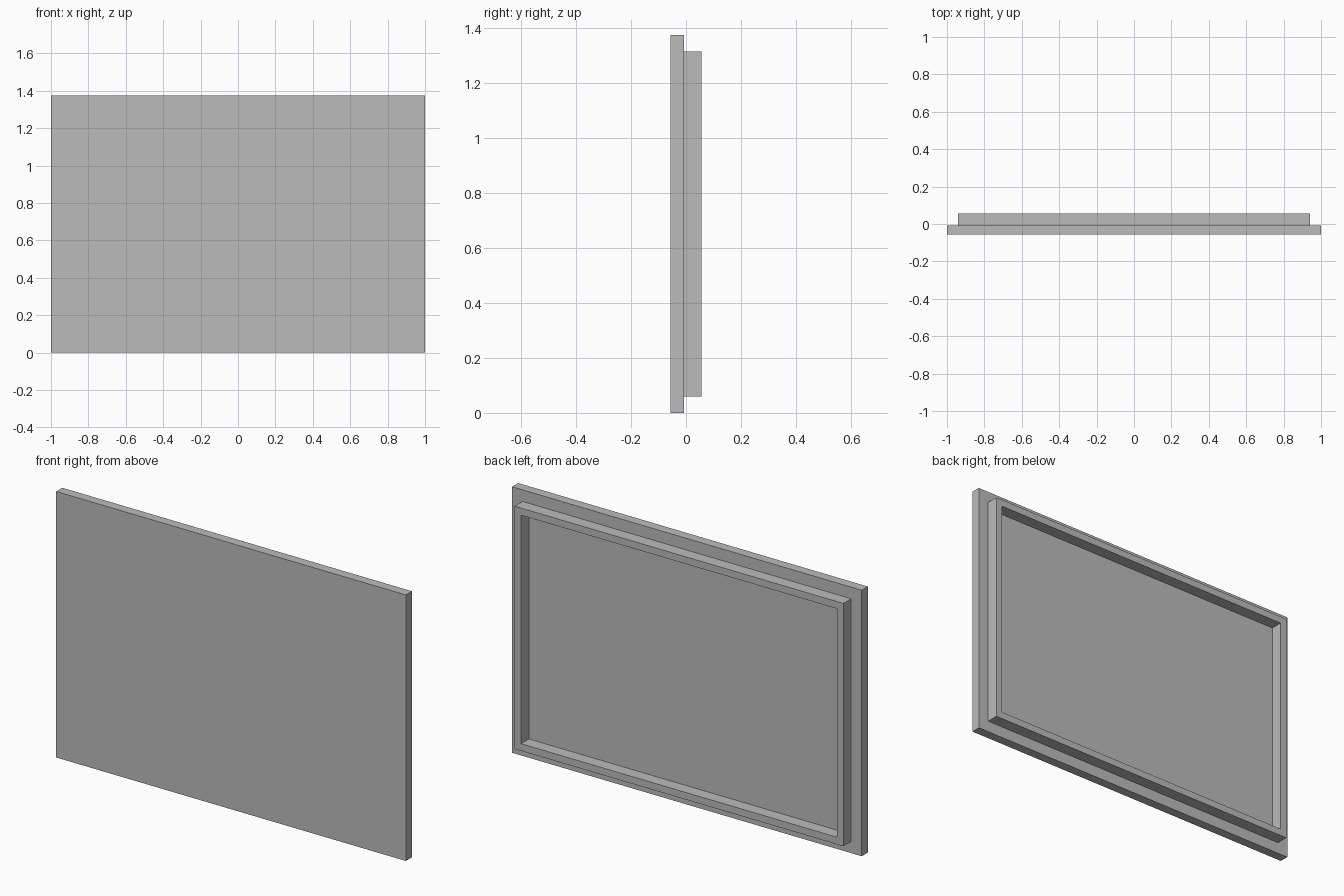
import bpy
import bmesh
from mathutils import Matrix, Vector

cube = bpy.data.objects.get("Cube")
if cube:
    bpy.data.objects.remove(cube, do_unlink=True)

HEIGHT = 1.375
FRONT, STEP, BACK = -0.057, -0.007, 0.057
MARGIN, RIM_WIDTH = 0.06, 0.037

grey = bpy.data.materials.new("plain grey")
grey.use_nodes = True
colour = (0.5, 0.5, 0.5, 1)
grey.diffuse_color = colour
grey.node_tree.nodes["Principled BSDF"].inputs["Base Color"].default_value = colour


def slab(bm, half_width, low, high, front, back):
    """Add an upright box to the mesh."""
    size = Vector((2 * half_width, back - front, high - low))
    centre = Vector((0, (front + back) / 2, (low + high) / 2))
    bmesh.ops.create_cube(
        bm, size=1, matrix=Matrix.Translation(centre) @ Matrix.Diagonal(size).to_4x4())
    bm.normal_update()


def finish(bm, name):
    mesh = bpy.data.meshes.new(name)
    bm.to_mesh(mesh)
    bm.free()
    mesh.materials.append(grey)
    obj = bpy.data.objects.new(name, mesh)
    bpy.context.collection.objects.link(obj)
    return obj


# Flat front panel
bm = bmesh.new()
slab(bm, 1, 0, HEIGHT, FRONT, STEP)
finish(bm, "front_panel")

# Raised rim on the back, open in the middle down to the panel
bm = bmesh.new()
slab(bm, 1 - MARGIN, MARGIN, HEIGHT - MARGIN, STEP, BACK)
ends = [f for f in bm.faces if abs(f.normal.y) > 0.9]
bmesh.ops.inset_individual(bm, faces=ends, thickness=RIM_WIDTH, use_even_offset=True)
bmesh.ops.bridge_loops(bm, edges=[e for f in ends for e in f.edges])
bmesh.ops.delete(bm, geom=ends, context='FACES_ONLY')
bmesh.ops.recalc_face_normals(bm, faces=bm.faces)
finish(bm, "back_rim")
